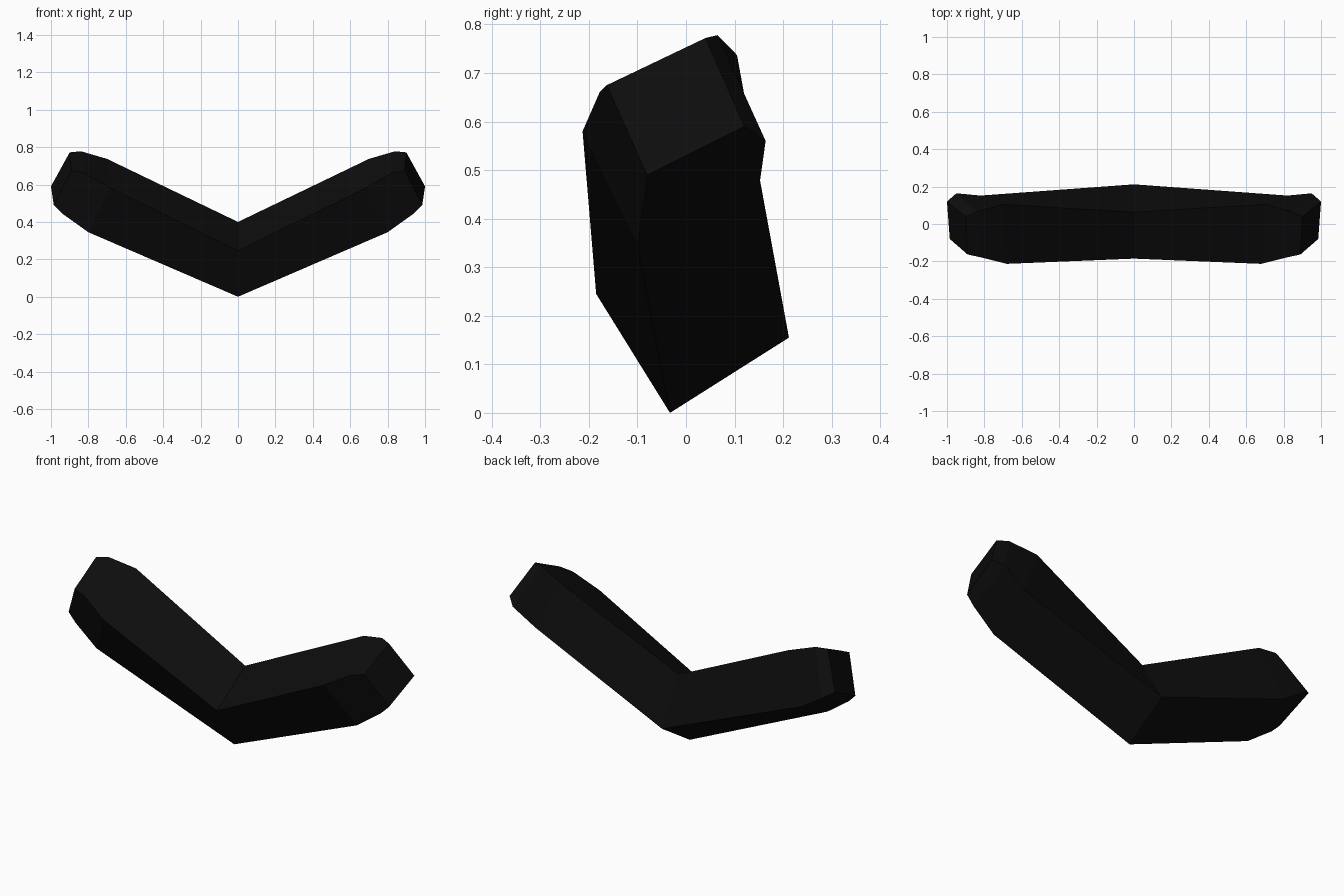
import bpy
import bmesh

default = bpy.data.objects.get("Cube")
if default:
    bpy.data.objects.remove(default, do_unlink=True)

# Near-black finish
black = bpy.data.materials.new("soft_black")
black.use_nodes = True
colour = (0.004, 0.004, 0.004, 1.0)
black.diffuse_color = colour
black.node_tree.nodes["Principled BSDF"].inputs["Base Color"].default_value = colour

# Four-cornered sections along one arm: bottom, back, top, front
sections = [
    [(0, -.033, 0), (0, .212, .155), (0, .063, .4), (0, -.185, .245)],
    [(.8, -.1, .345), (.82, .152, .475), (.7, .105, .737), (.68, -.213, .58)],
    [(.94, -.085, .445), (.95, .164, .56), (.84, .065, .778), (.82, -.178, .66)],
    [(.985, -.08, .49), (1, .12, .59), (.9, .04, .772), (.89, -.163, .675)],
]

# Loft the arm and cap its outer end
bm = bmesh.new()
rings = [[bm.verts.new(p) for p in ring] for ring in sections]
for inner, outer in zip(rings, rings[1:]):
    for i in range(4):
        j = (i + 1) % 4
        bm.faces.new((inner[i], inner[j], outer[j], outer[i]))
bm.faces.new(rings[-1])

# Mirror into the bent bar, welded at the middle
geom = bm.verts[:] + bm.edges[:] + bm.faces[:]
copy = bmesh.ops.duplicate(bm, geom=geom)["geom"]
for v in copy:
    if isinstance(v, bmesh.types.BMVert):
        v.co.x = -v.co.x
bmesh.ops.remove_doubles(bm, verts=bm.verts[:], dist=0.0001)
bmesh.ops.recalc_face_normals(bm, faces=bm.faces[:])

mesh = bpy.data.meshes.new("bent_bar")
bm.to_mesh(mesh)
bm.free()
mesh.materials.append(black)
bar = bpy.data.objects.new("bent_bar", mesh)
bpy.context.collection.objects.link(bar)
